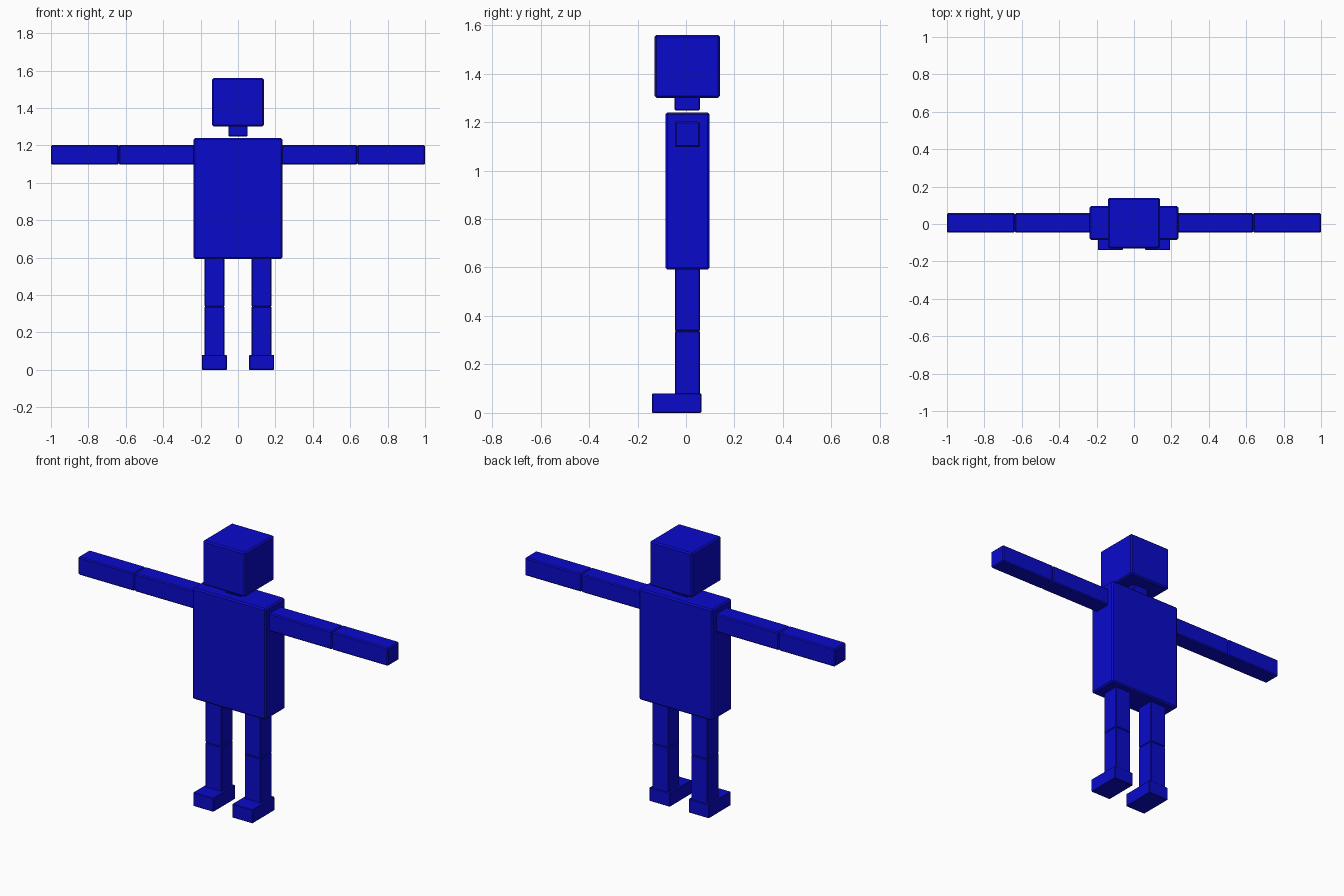
import bpy

if "Cube" in bpy.data.objects:
    bpy.data.objects.remove(bpy.data.objects["Cube"])

blue = bpy.data.materials.new("deep blue")
blue.diffuse_color = (0.003, 0.003, 0.60, 1.0)
blue.use_nodes = True
blue.node_tree.nodes["Principled BSDF"].inputs["Base Color"].default_value = blue.diffuse_color


def box(name, x, y, z, bevel=0.006):
    """Box spanning the given (min, max) ranges, with slightly softened edges."""
    spans = (x, y, z)
    bpy.ops.mesh.primitive_cube_add(size=1, location=[(a + b) / 2 for a, b in spans])
    ob = bpy.context.object
    ob.name = name
    ob.scale = [b - a for a, b in spans]
    bpy.ops.object.transform_apply(location=False, rotation=False, scale=True)
    ob.data.materials.append(blue)
    if bevel:
        mod = ob.modifiers.new("soft edges", 'BEVEL')
        mod.width = bevel
        mod.segments = 1
    return ob


# Trunk and head
box("torso", (-0.237, 0.237), (-0.085, 0.097), (0.592, 1.24), 0.008)
box("neck", (-0.052, 0.052), (-0.047, 0.057), (1.248, 1.305), 0.004)
box("head", (-0.138, 0.138), (-0.13, 0.14), (1.30, 1.56), 0.008)

# Limbs, once per side
LIMB_Y = (-0.046, 0.058)
for side, s in (("left", 1), ("right", -1)):
    def span(a, b):
        return tuple(sorted((s * a, s * b)))

    box(side + "_upper_arm", span(0.23, 0.637), LIMB_Y, (1.097, 1.202))
    box(side + "_forearm", span(0.637, 1.0), LIMB_Y, (1.097, 1.202))
    box(side + "_thigh", span(0.073, 0.179), LIMB_Y, (0.338, 0.60), 0.004)
    box(side + "_shin", span(0.073, 0.179), LIMB_Y, (0.075, 0.338), 0.004)
    box(side + "_foot", span(0.06, 0.192), (-0.14, 0.063), (0.0, 0.08), 0.003)
